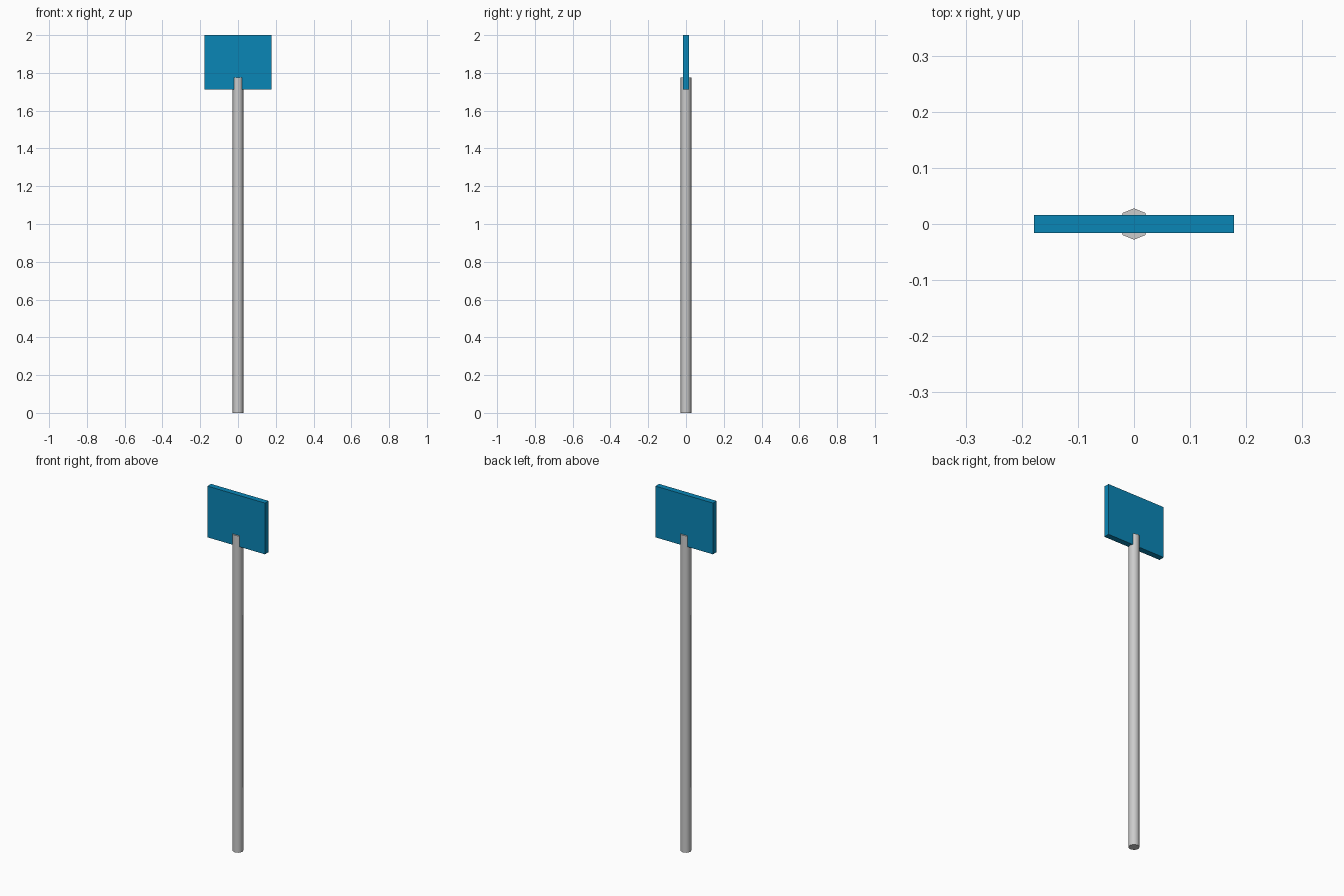
import bpy
import math

if "Cube" in bpy.data.objects:
    bpy.data.objects.remove(bpy.data.objects["Cube"])

POLE_R, POLE_H = 0.028, 1.775
BOARD_W, BOARD_D = 0.356, 0.032
BOARD_Z0, BOARD_Z1 = 1.713, 2.0

# Eight-sided post, smooth sides with sharp end caps
bpy.ops.mesh.primitive_cylinder_add(vertices=8, radius=POLE_R, depth=POLE_H,
                                    location=(0, 0, POLE_H / 2))
post = bpy.context.object
post.name = "post"
bpy.ops.object.shade_smooth_by_angle(angle=math.radians(60))

# Flat sign board, set into the top of the post
bpy.ops.mesh.primitive_cube_add(size=1, location=(0, 0, (BOARD_Z0 + BOARD_Z1) / 2))
board = bpy.context.object
board.name = "sign_board"
board.scale = (BOARD_W, BOARD_D, BOARD_Z1 - BOARD_Z0)
bpy.ops.object.transform_apply(location=False, rotation=False, scale=True)

blue = bpy.data.materials.new("blue_paint")
blue.diffuse_color = (0.003, 0.24, 0.47, 1)
blue.use_nodes = True
blue.node_tree.nodes["Principled BSDF"].inputs["Base Color"].default_value = blue.diffuse_color
board.data.materials.append(blue)
